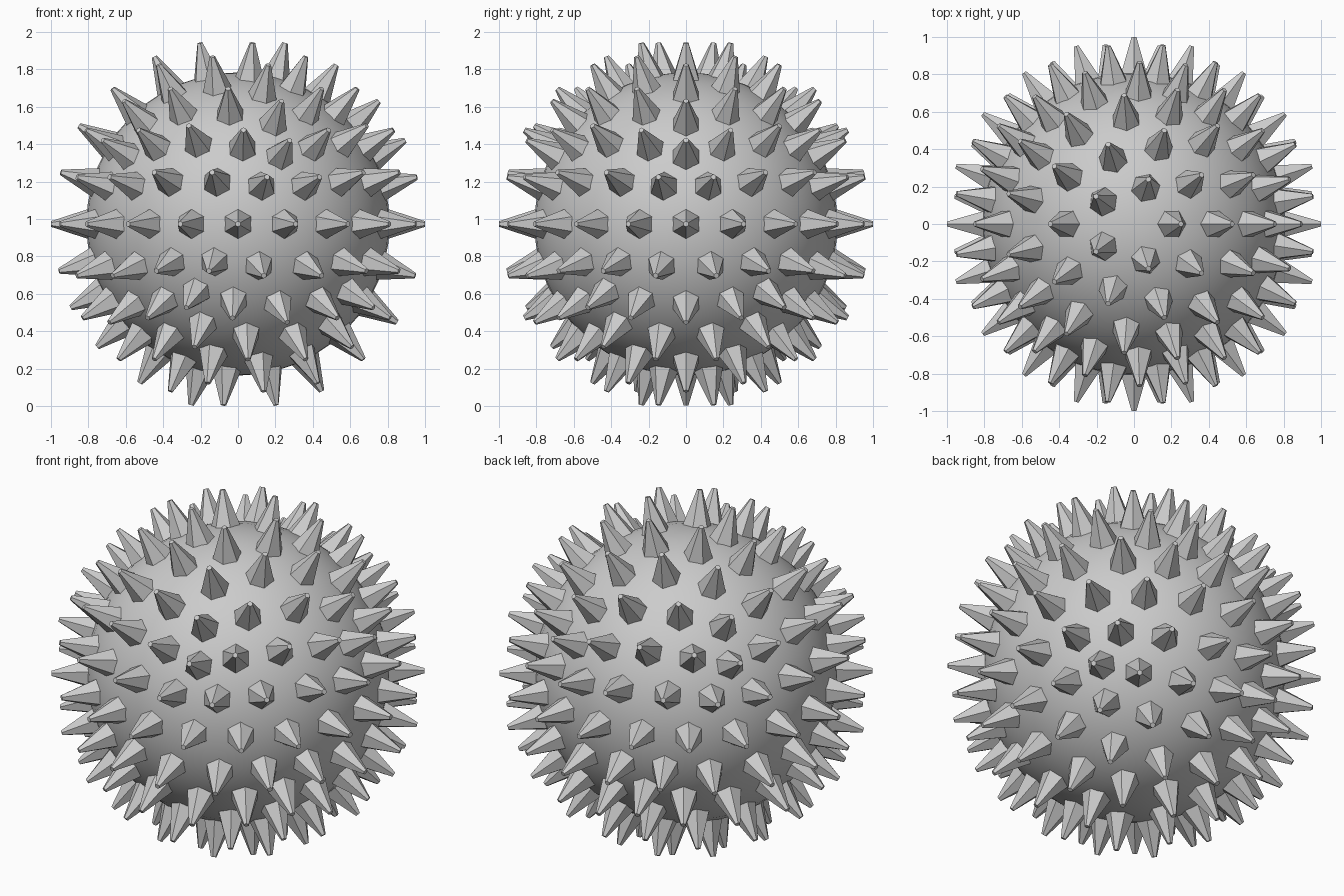
import bpy, bmesh
from mathutils import Matrix, Vector

if "Cube" in bpy.data.objects:
    bpy.data.objects.remove(bpy.data.objects["Cube"])

CENTRE = Vector((0, 0, 0.973))
BALL_R, TIP_R = 0.81, 1.0


def finish(bm, name):
    mesh = bpy.data.meshes.new(name)
    bm.to_mesh(mesh)
    bm.free()
    ob = bpy.data.objects.new(name, mesh)
    ob.location = CENTRE
    bpy.context.collection.objects.link(ob)
    return ob


# round body
bm = bmesh.new()
bmesh.ops.create_uvsphere(bm, u_segments=48, v_segments=24, radius=BALL_R)
for f in bm.faces:
    f.smooth = True
finish(bm, "ball_body")

# spike directions: icosphere vertices, leaving the two poles bare
guide = bmesh.new()
bmesh.ops.create_icosphere(guide, subdivisions=3, radius=1)
directions = [v.co.normalized() for v in guide.verts]
guide.free()

# blunt six-sided spikes, bases sunk slightly into the body
base_at = 0.77
bm = bmesh.new()
for d in directions:
    if abs(d.z) > 0.99:
        continue
    place = (Matrix.Translation(d * (base_at + TIP_R) / 2)
             @ d.to_track_quat('Z', 'Y').to_matrix().to_4x4())
    bmesh.ops.create_cone(bm, cap_ends=True, segments=6, radius1=0.09,
                          radius2=0.015, depth=TIP_R - base_at, matrix=place)
finish(bm, "spikes")
